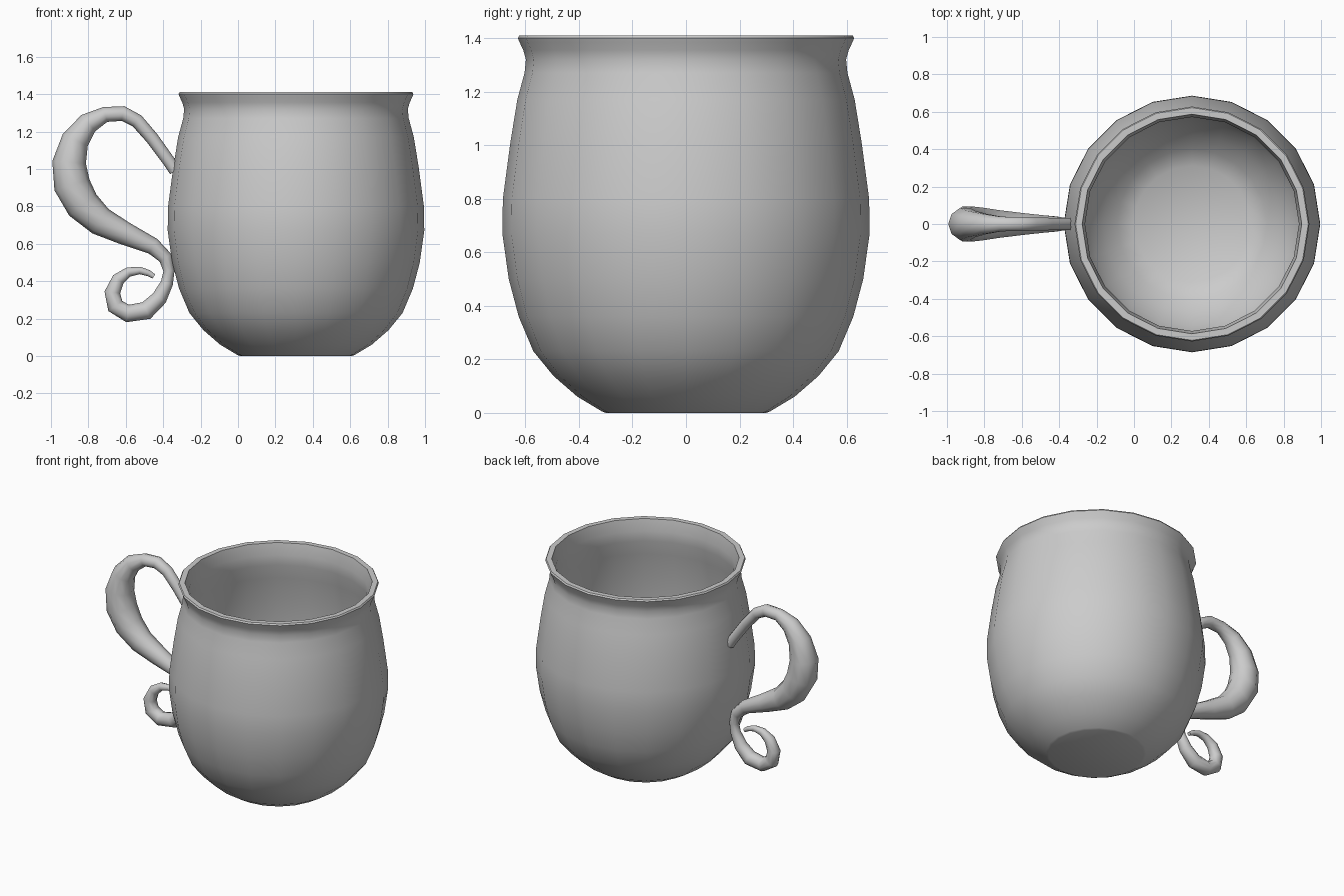
import bpy, bmesh, math
from mathutils import Vector


def skin(name, rings, closed_ends=True, angle=40):
    """Bridge equal-sized rings of points and cap both ends."""
    bm = bmesh.new()
    loops = [[bm.verts.new(p) for p in ring] for ring in rings]
    n = len(loops[0])
    for a, b in zip(loops, loops[1:]):
        for i in range(n):
            j = (i + 1) % n
            bm.faces.new((a[i], a[j], b[j], b[i]))
    if closed_ends:
        bm.faces.new(loops[0])
        bm.faces.new(loops[-1])
    bmesh.ops.recalc_face_normals(bm, faces=bm.faces)
    mesh = bpy.data.meshes.new(name)
    bm.to_mesh(mesh)
    bm.free()
    ob = bpy.data.objects.new(name, mesh)
    bpy.context.collection.objects.link(ob)
    bpy.ops.object.select_all(action='DESELECT')
    ob.select_set(True)
    bpy.context.view_layer.objects.active = ob
    bpy.ops.object.shade_smooth_by_angle(angle=math.radians(angle))
    return ob


# Cup: 20-sided lathe, outside from the foot up, over the rim, down the inside
CUP_X = 0.31
profile = [
    (0.30, 0.0), (0.315, 0.006), (0.405, 0.06), (0.495, 0.138), (0.57, 0.23),
    (0.625, 0.36), (0.662, 0.50), (0.686, 0.67), (0.684, 0.80), (0.656, 1.01),
    (0.63, 1.17), (0.603, 1.27), (0.598, 1.32), (0.608, 1.355), (0.622, 1.385),
    (0.628, 1.40), (0.622, 1.41), (0.587, 1.41),
    (0.572, 1.33), (0.575, 1.26), (0.60, 1.16), (0.626, 1.0), (0.654, 0.80),
    (0.656, 0.67), (0.632, 0.50), (0.595, 0.37), (0.545, 0.25), (0.475, 0.16),
    (0.40, 0.085), (0.312, 0.03),
]
turns = [2 * math.pi * i / 20 for i in range(20)]
skin("cup_body", [[(CUP_X + r * math.cos(t), r * math.sin(t), z) for t in turns]
                  for r, z in profile])

# Handle: round tapering sweep ending in a curl (x, z, radius)
path = [
    (-0.335, 0.99, 0.033), (-0.365, 1.035, 0.033), (-0.46, 1.165, 0.035),
    (-0.54, 1.257, 0.037), (-0.615, 1.296, 0.04), (-0.71, 1.291, 0.041),
    (-0.80, 1.245, 0.057), (-0.87, 1.155, 0.074), (-0.903, 1.035, 0.09),
    (-0.888, 0.915, 0.098), (-0.83, 0.807, 0.092), (-0.735, 0.72, 0.078),
    (-0.605, 0.655, 0.062), (-0.455, 0.587, 0.045), (-0.388, 0.525, 0.037),
    (-0.369, 0.455, 0.030), (-0.38, 0.39, 0.033), (-0.42, 0.31, 0.042),
    (-0.49, 0.243, 0.049), (-0.59, 0.227, 0.047), (-0.656, 0.267, 0.046),
    (-0.672, 0.34, 0.042), (-0.64, 0.41, 0.035), (-0.585, 0.449, 0.026),
    (-0.525, 0.457, 0.02), (-0.478, 0.443, 0.017), (-0.45, 0.425, 0.013),
]
centres = [Vector((x, 0, z)) for x, z, r in path]
side = Vector((0, 1, 0))
rings = []
for i, (x, z, r) in enumerate(path):
    ahead = centres[min(i + 1, len(path) - 1)]
    behind = centres[max(i - 1, 0)]
    normal = (ahead - behind).normalized().cross(side)
    rings.append([centres[i] + r * (math.cos(k * math.pi / 5) * normal
                                    + math.sin(k * math.pi / 5) * side)
                  for k in range(10)])
skin("handle", rings, angle=50)
